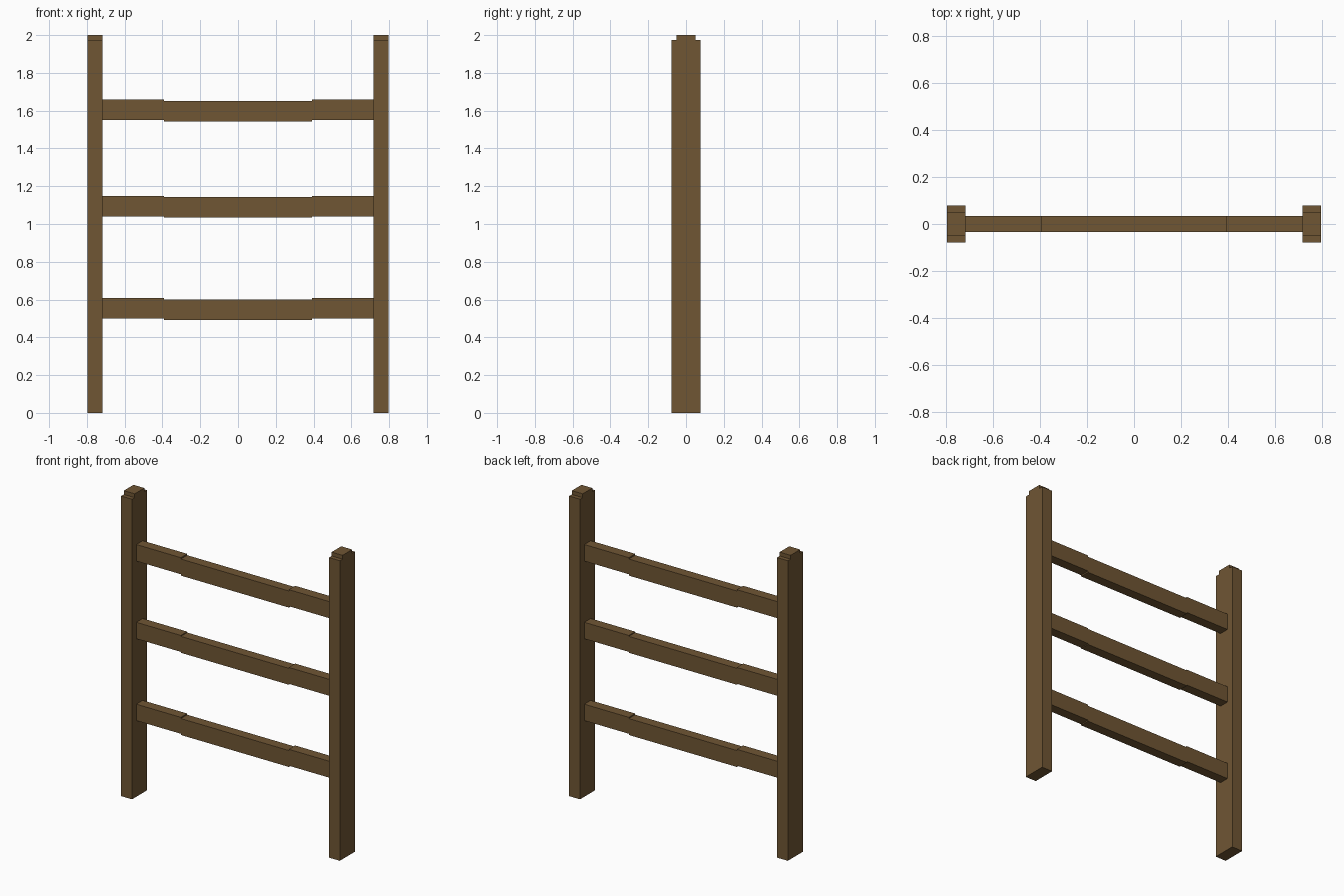
import bpy, bmesh

if "Cube" in bpy.data.objects:
    bpy.data.objects.remove(bpy.data.objects["Cube"])

wood = bpy.data.materials.new("brown_wood")
wood.diffuse_color = (0.162, 0.093, 0.034, 1)
wood.use_nodes = True
wood.node_tree.nodes["Principled BSDF"].inputs["Base Color"].default_value = wood.diffuse_color


def extrude_profile(name, points, axis, lo, hi):
    """Extrude a closed profile (x,z for axis 'y'; y,z for axis 'x') from lo to hi."""
    place = (lambda a, b, d: (d, a, b)) if axis == 'x' else (lambda a, b, d: (a, d, b))
    bm = bmesh.new()
    face = bm.faces.new([bm.verts.new(place(a, b, lo)) for a, b in points])
    new = bmesh.ops.extrude_face_region(bm, geom=[face])["geom"]
    shift = (hi - lo, 0, 0) if axis == 'x' else (0, hi - lo, 0)
    bmesh.ops.translate(bm, vec=shift, verts=[v for v in new if isinstance(v, bmesh.types.BMVert)])
    bmesh.ops.recalc_face_normals(bm, faces=bm.faces)
    mesh = bpy.data.meshes.new(name)
    bm.to_mesh(mesh)
    bm.free()
    mesh.materials.append(wood)
    obj = bpy.data.objects.new(name, mesh)
    bpy.context.collection.objects.link(obj)


# Posts with a narrower stepped top
D, T, SHOULDER = 0.078, 0.05, 1.975
post = [(-D, 0), (D, 0), (D, SHOULDER), (T, SHOULDER),
        (T, 2), (-T, 2), (-T, SHOULDER), (-D, SHOULDER)]
extrude_profile("left_post", post, 'x', -0.796, -0.717)
extrude_profile("right_post", post, 'x', 0.717, 0.796)

# Rails: the middle length sits slightly lower than both ends
E, M = 0.717, 0.393
for name, z0, z1, drop in (("lower_rail", 0.501, 0.609, 0.008),
                           ("middle_rail", 1.040, 1.148, 0.006),
                           ("upper_rail", 1.551, 1.660, 0.009)):
    rail = [(-E, z0), (-M, z0), (-M, z0 - drop), (M, z0 - drop), (M, z0), (E, z0),
            (E, z1), (M, z1), (M, z1 - drop), (-M, z1 - drop), (-M, z1), (-E, z1)]
    extrude_profile(name, rail, 'y', -0.033, 0.033)
